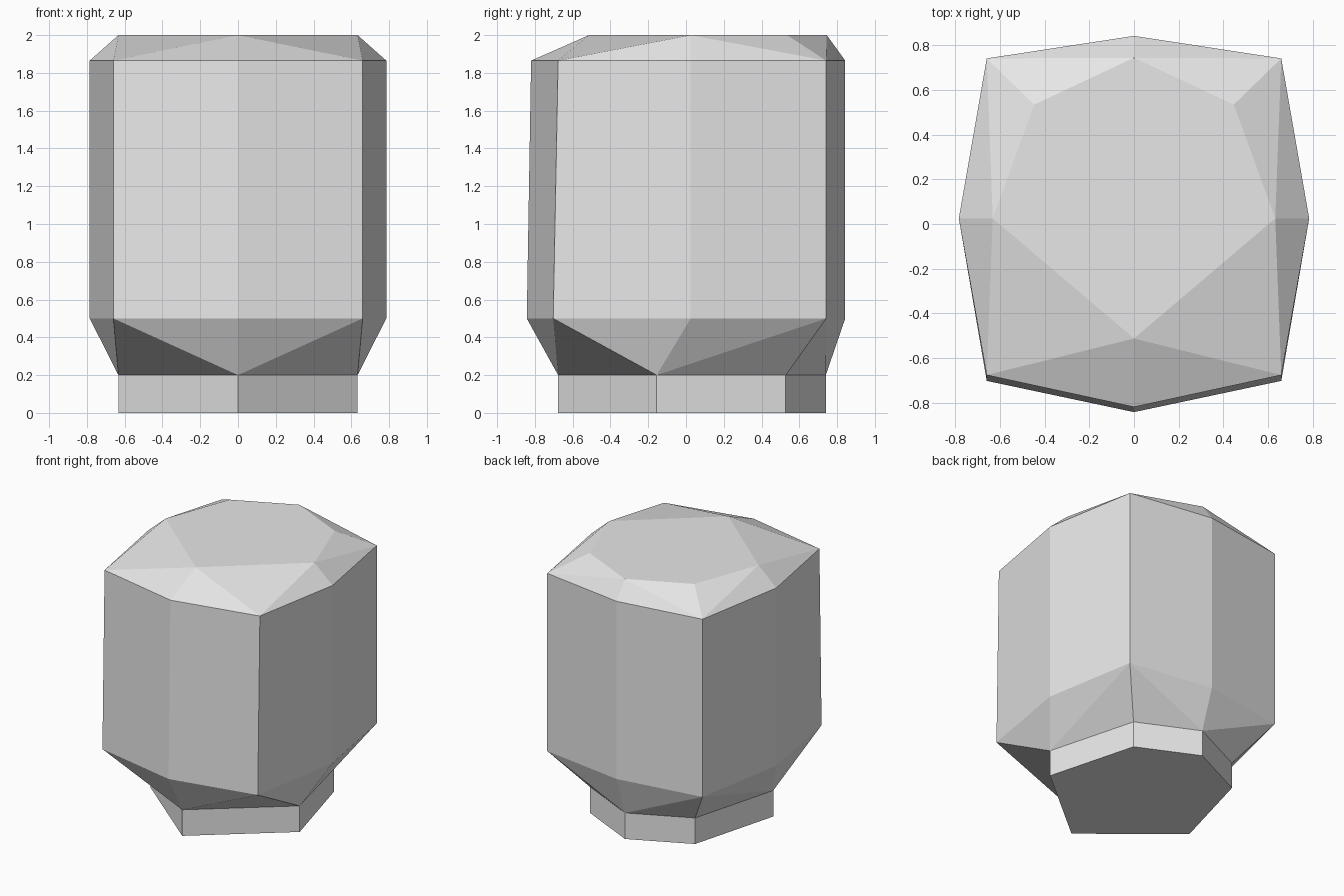
import bpy
import bmesh

cube = bpy.data.objects.get("Cube")
if cube:
    bpy.data.objects.remove(cube, do_unlink=True)

grey = bpy.data.materials.new("light_grey")
grey.use_nodes = True
grey.diffuse_color = (0.8, 0.8, 0.8, 1)
grey.node_tree.nodes["Principled BSDF"].inputs["Base Color"].default_value = (0.8, 0.8, 0.8, 1)


def ring(half, z):
    """Outline points of the +x half, mirrored to -x, at height z."""
    return [(s * x, y, z) for x, y in half for s in ((1, -1) if x else (1,))]


def faceted_part(name, points, open_z):
    """Flat-faced convex solid, left open at the joint height."""
    bm = bmesh.new()
    for p in points:
        bm.verts.new(p)
    bmesh.ops.convex_hull(bm, input=bm.verts)
    joint = [f for f in bm.faces if all(abs(v.co.z - open_z) < 1e-4 for v in f.verts)]
    bmesh.ops.delete(bm, geom=joint, context='FACES')
    bmesh.ops.dissolve_limit(bm, angle_limit=0.04, verts=bm.verts, edges=bm.edges)
    bmesh.ops.recalc_face_normals(bm, faces=bm.faces)
    mesh = bpy.data.meshes.new(name)
    bm.to_mesh(mesh)
    bm.free()
    mesh.materials.append(grey)
    obj = bpy.data.objects.new(name, mesh)
    bpy.context.collection.objects.link(obj)
    return obj


# Outlines, back to front
back = [(0, 0.843), (0.66, 0.742), (0.785, 0.025)]
body_low = back + [(0.66, -0.703), (0, -0.843)]
body_high = back + [(0.66, -0.677), (0, -0.82)]
cap = [(0, 0.745), (0.447, 0.535), (0.633, 0.025), (0, -0.513)]
collar = [(0, 0.74), (0.447, 0.528), (0.633, -0.155), (0, -0.677)]

# Block: tapered underside, tall walls and chamfered top
faceted_part("body", ring(collar, 0.2) + ring(body_low, 0.5)
             + ring(body_high, 1.865) + ring(cap, 2.0), 0.2)

# Six-sided foot below the body
base = faceted_part("base_collar", ring(collar, 0.0) + ring(collar, 0.2), 0.2)
